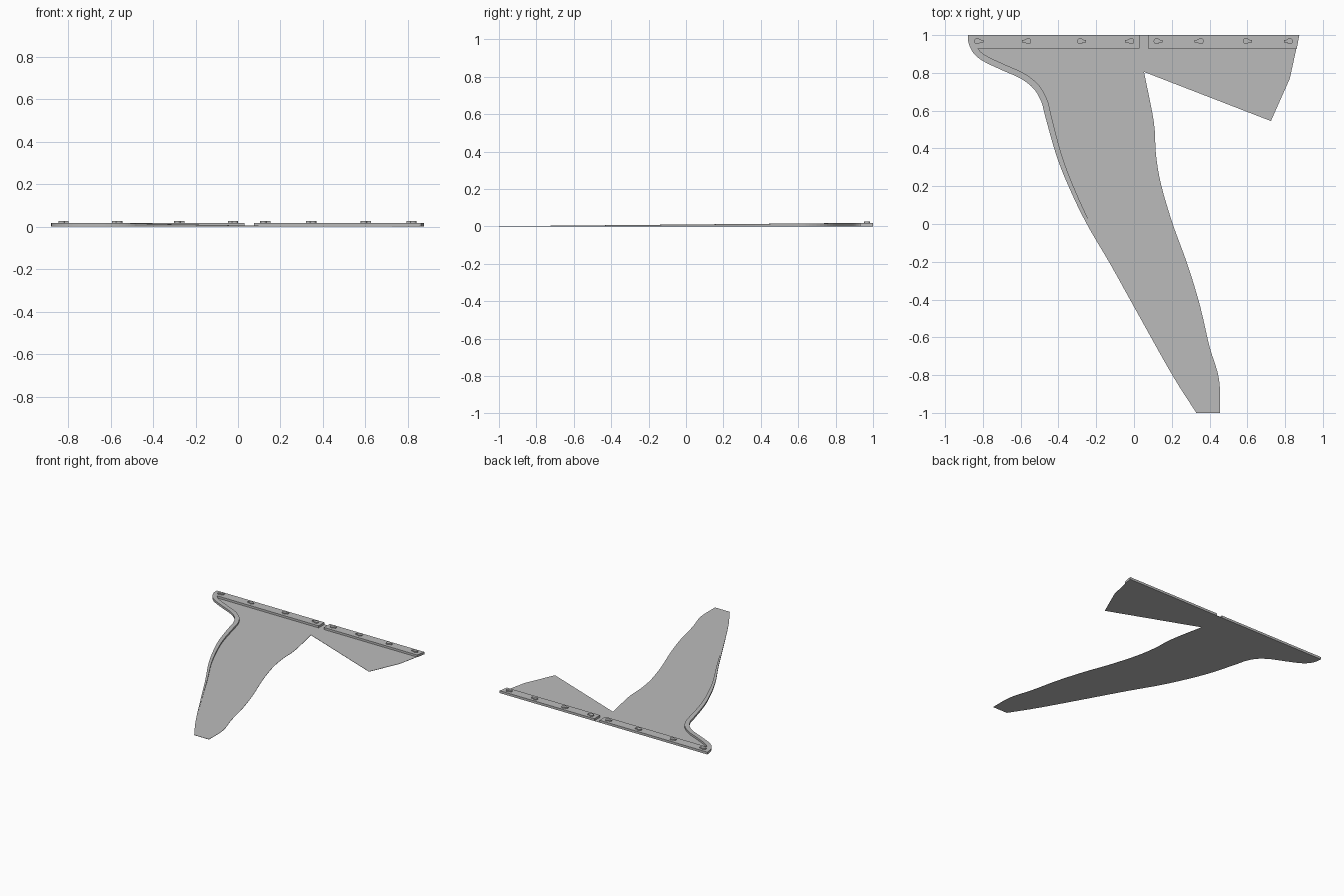
import bpy
import bmesh
import math
from mathutils import Vector

cube = bpy.data.objects.get("Cube")
if cube:
    bpy.data.objects.remove(cube)

grey = bpy.data.materials.new("plain grey")
grey.use_nodes = True
colour = (0.5, 0.5, 0.5, 1)
grey.diffuse_color = colour
grey.node_tree.nodes["Principled BSDF"].inputs["Base Color"].default_value = colour

SHEET, STRIP, PEG = 0.002, 0.018, 0.026


def finish(name, bm):
    bmesh.ops.recalc_face_normals(bm, faces=bm.faces)
    mesh = bpy.data.meshes.new(name)
    bm.to_mesh(mesh)
    bm.free()
    mesh.materials.append(grey)
    obj = bpy.data.objects.new(name, mesh)
    bpy.context.collection.objects.link(obj)
    return obj


def plate(name, outline, low, high):
    """Extrude a flat outline between two heights."""
    bm = bmesh.new()
    face = bm.faces.new([bm.verts.new((x, y, low)) for x, y in outline])
    ext = bmesh.ops.extrude_face_region(bm, geom=[face])
    top = [v for v in ext["geom"] if isinstance(v, bmesh.types.BMVert)]
    bmesh.ops.translate(bm, verts=top, vec=(0, 0, high - low))
    return finish(name, bm)


def smooth_path(points, steps=4):
    """Catmull-Rom curve through the points."""
    p = [Vector(q) for q in points]
    p = [p[0] * 2 - p[1]] + p + [p[-1] * 2 - p[-2]]
    out = []
    for a, b, c, d in zip(p, p[1:], p[2:], p[3:]):
        for i in range(steps):
            t = i / steps
            out.append(0.5 * (2 * b + (c - a) * t + (2 * a - 5 * b + 4 * c - d) * t ** 2
                              + (3 * b - a - 3 * c + d) * t ** 3))
    return out + [p[-2]]


# Curved edges of the long blade
outer = smooth_path([(-0.88, 1), (-0.875, 0.955), (-0.85, 0.905), (-0.8, 0.863),
                     (-0.7, 0.815), (-0.6, 0.77), (-0.53, 0.715), (-0.49, 0.645),
                     (-0.47, 0.57), (-0.41, 0.36), (-0.34, 0.185), (-0.25, 0),
                     (-0.127, -0.21), (0.005, -0.447), (0.2, -0.795), (0.33, -1)])
inner = smooth_path([(0.455, -1), (0.45, -0.82), (0.4, -0.65), (0.35, -0.435),
                     (0.285, -0.22), (0.205, 0), (0.143, 0.21), (0.116, 0.37),
                     (0.105, 0.54), (0.053, 0.805)])

# Thin sheet with the long blade and the short triangular fin
fin = [(0.725, 0.545), (0.825, 0.77), (0.875, 1)]
plate("sheet", [tuple(v) for v in outer + inner] + fin, 0, SHEET)

# Raised strips along the back edge, with a gap between them
corner = [tuple(v) for v in outer if v.y > 0.93]
plate("back_strip_right", corner + [(-0.85, 0.93), (0.03, 0.93), (0.03, 1)], 0, STRIP)
plate("back_strip_left", [(0.075, 0.93), (0.862, 0.93), (0.875, 1), (0.075, 1)], 0, STRIP)

# Raised rim that thins and sinks towards the blade tip
bm = bmesh.new()
rings = []
path = [v for v in outer if -0.8 < v.y < 0.97]
for i, v in enumerate(path):
    along = (path[min(i + 1, len(path) - 1)] - path[max(i - 1, 0)]).normalized()
    side = Vector((-along.y, along.x))
    fade = max(0, min(1, (v.y + 0.8) / 1.4))
    w = v + side * (0.001 + 0.032 * fade)
    h = SHEET + (STRIP - SHEET) * min(1, (v.y + 0.85) / 1.75)
    rings.append([bm.verts.new(c) for c in
                  ((v.x, v.y, 0), (v.x, v.y, h), (w.x, w.y, h), (w.x, w.y, 0))])
for a, b in zip(rings, rings[1:]):
    for k in range(4):
        n = (k + 1) % 4
        bm.faces.new((a[k], a[n], b[n], b[k]))
bm.faces.new(rings[0])
bm.faces.new(rings[-1])
finish("edge_rim", bm)

# Keyhole-shaped pegs, alternately pointing left and right
for i, x in enumerate((-0.83, -0.56, -0.285, -0.015, 0.12, 0.353, 0.593, 0.825)):
    way = 1 if i % 2 == 0 else -1
    head = [(0.016 * math.cos(math.radians(a)), 0.016 * math.sin(math.radians(a)))
            for a in range(30, 331, 20)]
    shape = head + [(0.032, -0.006), (0.032, 0.006)]
    plate(f"peg_{i + 1}", [(x + way * px, 0.968 + py) for px, py in shape], STRIP, PEG)
